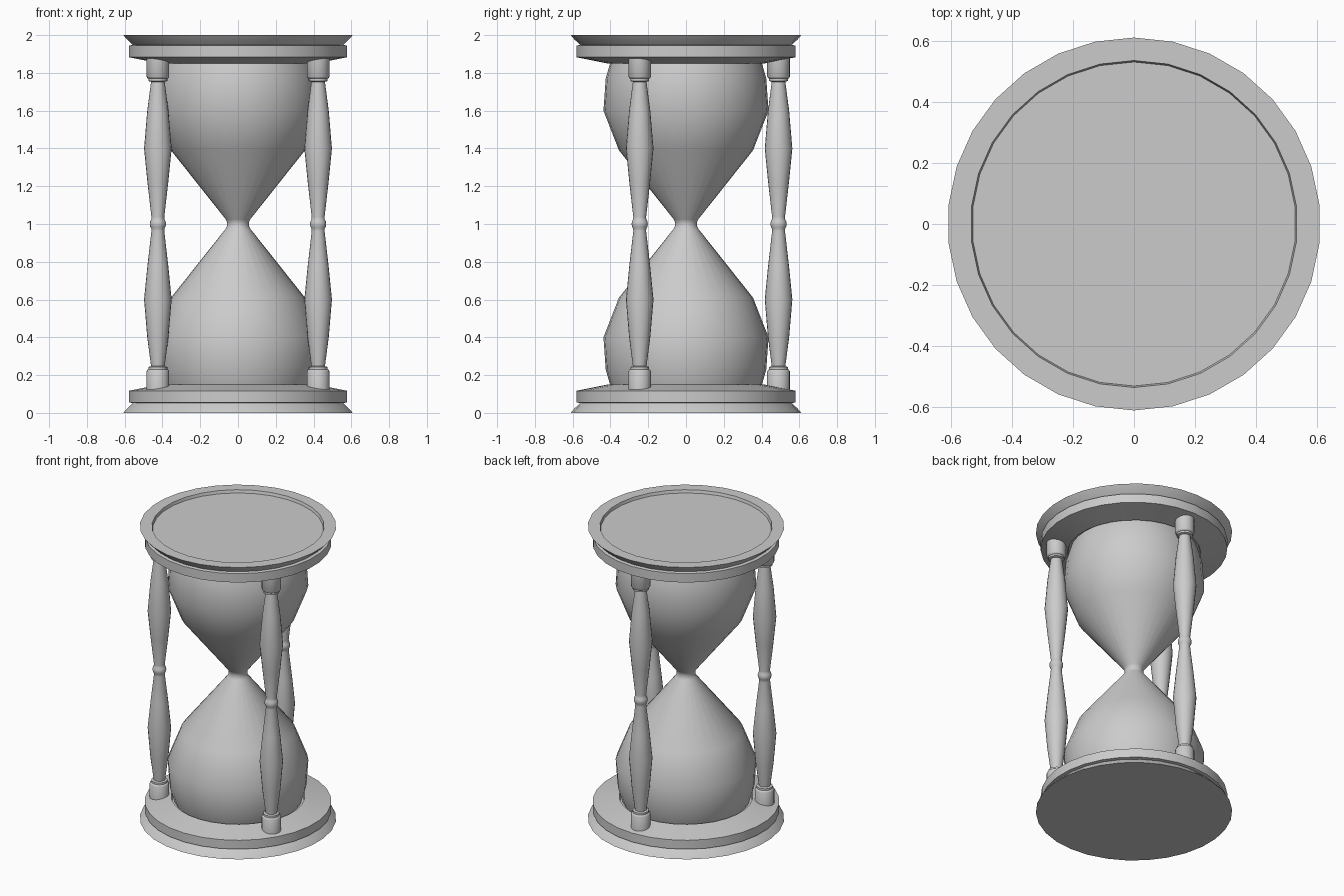
import bpy, bmesh, math

if "Cube" in bpy.data.objects:
    bpy.data.objects.remove(bpy.data.objects["Cube"])


def lathe(name, profile, sides, loc=(0, 0, 0), angle=35):
    """Spin an (r, z) profile round the z axis, with a vertex on +y."""
    bm = bmesh.new()
    rings = []
    for r, z in profile:
        if r == 0:
            rings.append([bm.verts.new((0, 0, z))] * sides)
        else:
            rings.append([bm.verts.new((r * math.cos(a), r * math.sin(a), z))
                          for a in (math.pi / 2 + math.tau * i / sides for i in range(sides))])
    for a, b in zip(rings, rings[1:]):
        for i in range(sides):
            j = (i + 1) % sides
            bm.faces.new(list(dict.fromkeys((a[i], a[j], b[j], b[i]))))
    bmesh.ops.recalc_face_normals(bm, faces=bm.faces)
    me = bpy.data.meshes.new(name)
    bm.to_mesh(me)
    bm.free()
    ob = bpy.data.objects.new(name, me)
    ob.location = loc
    bpy.context.collection.objects.link(ob)
    bpy.ops.object.select_all(action='DESELECT')
    ob.select_set(True)
    bpy.context.view_layer.objects.active = ob
    bpy.ops.object.shade_smooth_by_angle(angle=math.radians(angle))
    return ob


def flip(profile):
    """Mirror a half profile about the mid height z = 1."""
    return [(r, 2 - z) for r, z in reversed(profile)]


# End plates: stepped discs, the upper one with a shallow recess
rim = [(0.61, 0), (0.592, 0.022), (0.56, 0.052), (0.58, 0.056), (0.58, 0.117),
       (0.425, 0.148), (0.415, 0.15), (0.41, 0.138), (0, 0.138)]
lathe("base_plate", [(0, 0)] + rim, 30, angle=25)
lathe("top_plate", flip(rim) + [(0.535, 2), (0.53, 1.98), (0, 1.98)], 30, angle=25)

# Glass: two bulbs joined at a narrow neck
bulb = [(0, 0.13), (0.395, 0.13), (0.405, 0.16), (0.425, 0.23), (0.437, 0.4),
        (0.355, 0.61), (0.065, 0.975), (0.058, 0.99)]
lathe("glass_bulbs", bulb + flip(bulb), 32, angle=50)

# Turned posts: foot, collar, two swollen spindles and a centre bead
half_post = [(0, 0.11), (0.06, 0.11), (0.06, 0.22), (0.055, 0.228), (0.05, 0.23),
             (0.05, 0.243), (0.036, 0.247), (0.056, 0.4), (0.073, 0.6),
             (0.055, 0.78), (0.034, 0.963)]
bead = [(0.043 * math.cos(math.radians(a)), 1 + 0.043 * math.sin(math.radians(a)))
        for a in (-36, -18, 0, 18, 36)]
for k, deg in enumerate((90, 210, 330)):
    a = math.radians(deg)
    lathe(f"post_{k + 1}", half_post + bead + flip(half_post), 20,
          (0.49 * math.cos(a), 0.49 * math.sin(a), 0), angle=40)
